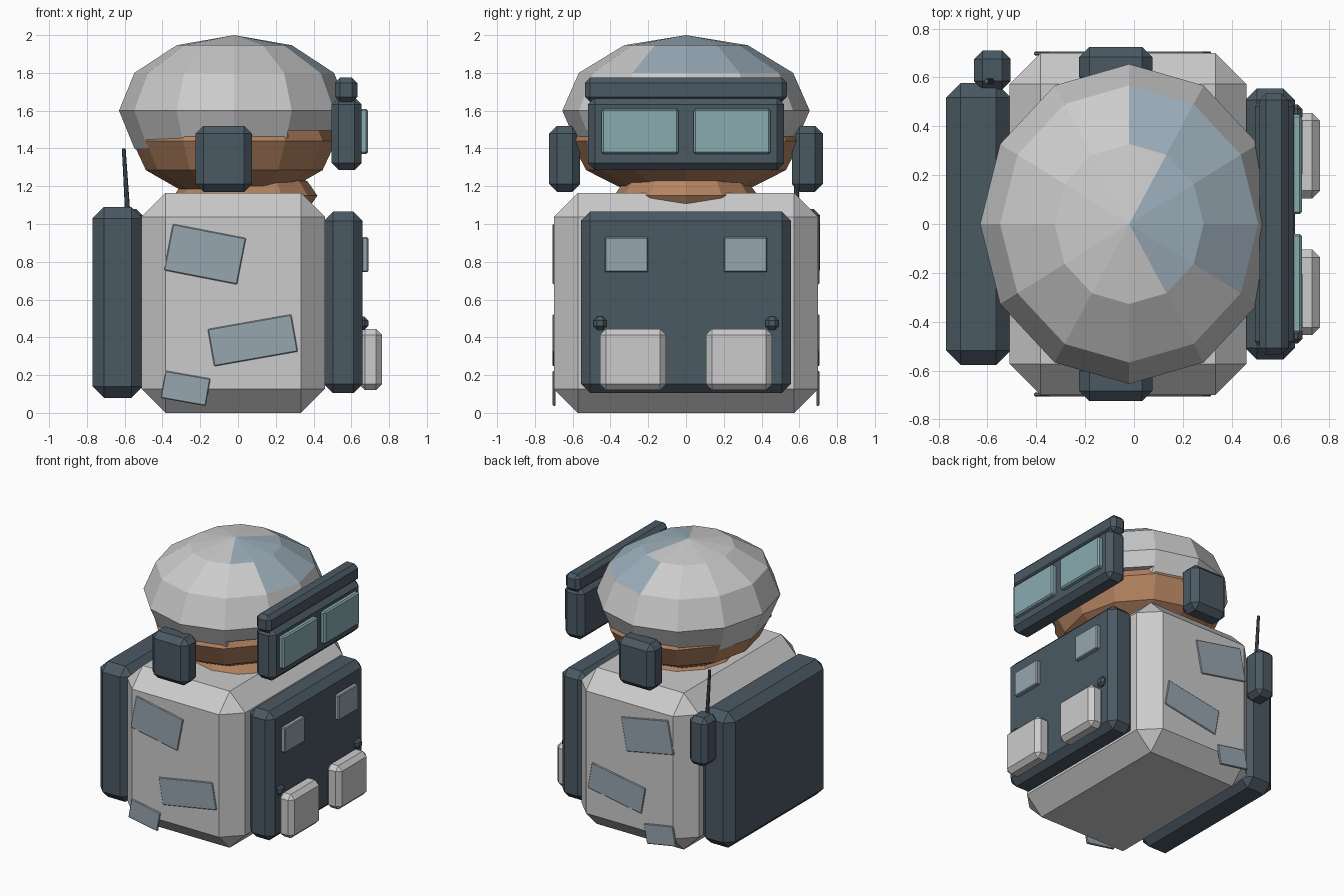
import bpy, bmesh, math
from mathutils import Vector, Matrix

if "Cube" in bpy.data.objects:
    bpy.data.objects.remove(bpy.data.objects["Cube"])


def material(name, rgb):
    m = bpy.data.materials.new(name)
    m.diffuse_color = (*rgb, 1)
    m.use_nodes = True
    m.node_tree.nodes["Principled BSDF"].inputs["Base Color"].default_value = m.diffuse_color
    return m


DARK = material("dark_slate", (0.07, 0.10, 0.125))
GLASS = material("lens_glass", (0.25, 0.41, 0.44))
PATCH = material("patch_blue", (0.31, 0.38, 0.43))
SKIN = material("skin", (0.46, 0.23, 0.12))
SHELL = material("shell_grey", (0.8, 0.8, 0.8))
TINT = material("shell_tint", (0.33, 0.42, 0.49))


def add(name, bm, mat=None):
    me = bpy.data.meshes.new(name)
    bm.to_mesh(me)
    bm.free()
    ob = bpy.data.objects.new(name, me)
    bpy.context.collection.objects.link(ob)
    if mat:
        me.materials.append(mat)
    return ob


def box(name, x, y, z, bevel=0, mat=None, turn=0):
    """Chamfered box from (min, max) ranges, turned about its y axis."""
    bm = bmesh.new()
    size = [r[1] - r[0] for r in (x, y, z)]
    bmesh.ops.create_cube(bm, size=1, matrix=Matrix.Diagonal((*size, 1)))
    ob = add(name, bm, mat)
    ob.location = [sum(r) / 2 for r in (x, y, z)]
    ob.rotation_euler.y = turn
    if bevel:
        mod = ob.modifiers.new("chamfer", 'BEVEL')
        mod.width, mod.segments = bevel, 1
    return ob


def pair(name, x, y, z, bevel=0, mat=None, turn=0):
    """The same box on both sides of the y = 0 plane."""
    box(name + "_left", x, y, z, bevel, mat, turn)
    box(name + "_right", x, (-y[1], -y[0]), z, bevel, mat, turn)


def ball(name, centre, radii, mat):
    bm = bmesh.new()
    bmesh.ops.create_uvsphere(bm, u_segments=12, v_segments=6, radius=1)
    bmesh.ops.transform(bm, verts=bm.verts,
                        matrix=Matrix.Translation(centre) @ Matrix.Diagonal((*radii, 1)))
    return add(name, bm, mat)


# Torso, backpack and chest unit
box("torso", (-0.51, 0.46), (-0.70, 0.70), (0, 1.165), 0.127)
box("backpack", (-0.77, -0.505), (-0.578, 0.578), (0.08, 1.09), 0.06, DARK)
box("chest_unit", (0.455, 0.66), (-0.555, 0.555), (0.105, 1.065), 0.048, DARK)
pair("chest_screen", (0.655, 0.69), (0.2, 0.43), (0.745, 0.93), 0.006, PATCH)
pair("chest_pouch", (0.64, 0.762), (0.105, 0.455), (0.12, 0.445), 0.032, SHELL)
pair("chest_knob", (0.62, 0.69), (0.42, 0.49), (0.44, 0.51), 0.02, DARK)

# Patches on the flanks: centre x, centre z, width, height, turn
for i, (cx, cz, w, h, deg) in enumerate([(-0.175, 0.84, 0.395, 0.25, 11),
                                         (0.078, 0.384, 0.45, 0.2, -10),
                                         (-0.278, 0.13, 0.243, 0.147, 10)]):
    pair(f"flank_patch_{i}", (cx - w / 2, cx + w / 2), (0.69, 0.707),
         (cz - h / 2, cz + h / 2), 0.005, PATCH, math.radians(deg))

# Radio with leaning antenna
box("radio", (-0.655, -0.505), (0.55, 0.71), (0.72, 1.08), 0.035, DARK)
bm = bmesh.new()
bmesh.ops.create_cone(bm, cap_ends=True, segments=8, radius1=0.014, radius2=0.01, depth=0.36)
antenna = add("antenna", bm, DARK)
antenna.location = (-0.594, 0.585, 1.22)
antenna.rotation_euler.y = -0.06

# Head and neck
ball("neck", (0.04, 0, 1.15), (0.38, 0.38, 0.15), SKIN)
ball("head", (-0.02, 0, 1.44), (0.54, 0.61, 0.31), SKIN)

# Helmet: half-open ball with some tinted panels and a face opening
helmet = ball("helmet", (-0.02, 0, 1.6), (0.61, 0.655, 0.4), SHELL)
helmet.data.materials.append(TINT)
for p in helmet.data.polygons:
    c = p.center - Vector((-0.02, 0, 1.6))
    ang = math.degrees(math.atan2(c.y / 0.655, c.x / 0.61))
    if (c.z > 0.34 and -60 < ang < 60) or (0.2 < c.z <= 0.34 and -30 < ang < 90):
        p.material_index = 1
for name, x, z in (("face_cutter", (0.265, 1), (1, 1.495)),
                   ("rim_cutter", (-1, 1), (0.9, 1.365))):
    cutter = box(name, x, (-1, 1), z)
    cutter.hide_render = True
    cutter.hide_set(True)
    mod = helmet.modifiers.new(name, 'BOOLEAN')
    mod.operation, mod.solver, mod.object = 'DIFFERENCE', 'EXACT', cutter

# Ear pads
pair("ear_pad", (-0.225, 0.075), (0.56, 0.725), (1.17, 1.52), 0.042, DARK)

# Goggles
box("goggle_frame", (0.495, 0.655), (-0.52, 0.52), (1.285, 1.67), 0.038, DARK)
box("goggle_brow", (0.513, 0.632), (-0.535, 0.535), (1.645, 1.775), 0.028, DARK)
pair("goggle_lens", (0.64, 0.688), (0.04, 0.448), (1.37, 1.61), 0.01, GLASS)
